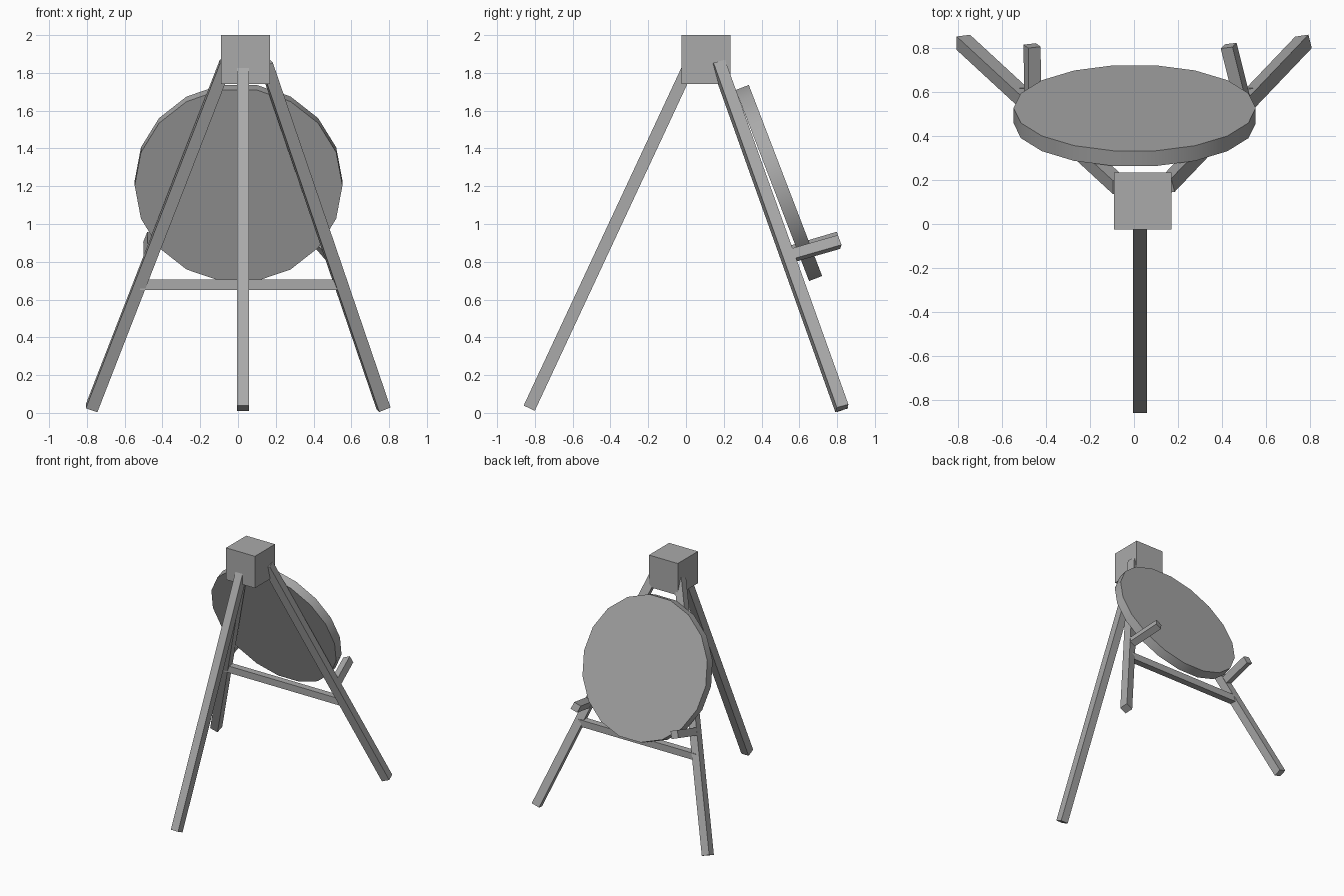
import bpy
import math
from mathutils import Matrix, Vector

cube = bpy.data.objects.get("Cube")
if cube:
    bpy.data.objects.remove(cube, do_unlink=True)

grey = bpy.data.materials.new("plain_grey")
grey.use_nodes = True
colour = (0.4, 0.4, 0.4, 1)
grey.diffuse_color = colour
grey.node_tree.nodes["Principled BSDF"].inputs["Base Color"].default_value = colour


def finish(name):
    obj = bpy.context.object
    obj.name = name
    obj.data.materials.append(grey)
    return obj


def beam(name, start, end, size, side=(1, 0, 0)):
    """Square bar between two points, its side faces turned towards `side`."""
    start, end = Vector(start), Vector(end)
    along = (end - start).normalized()
    side = Vector(side)
    x = (side - along * side.dot(along)).normalized()
    y = along.cross(x)
    turn = Matrix((x, y, along)).transposed().to_4x4()
    bpy.ops.mesh.primitive_cube_add(size=1)
    obj = finish(name)
    scale = Matrix.Diagonal((size, size, (end - start).length, 1))
    obj.data.transform(turn @ scale)
    obj.location = (start + end) / 2


# Head block joining the three legs
bpy.ops.mesh.primitive_cube_add(size=0.26, location=(0.04, 0.105, 1.87))
finish("head_block")

# Legs
beam("front_leg", (0.027, -0.83, 0.025), (0.027, 0.016, 1.837), 0.065)
beam("right_back_leg", (-0.775, 0.825, 0.025), (-0.065, 0.17, 1.85), 0.065)
beam("left_back_leg", (0.77, 0.825, 0.025), (0.147, 0.172, 1.85), 0.065, (1, 0.25, 0))

# Crossbar between the back legs
beam("crossbar", (-0.52, 0.591, 0.678), (0.54, 0.591, 0.678), 0.055, (0, 0, 1))

# Support pegs
beam("right_peg", (-0.46, 0.55, 0.845), (-0.463, 0.81, 0.922), 0.06, (1, 0, -0.4))
beam("left_peg", (0.495, 0.55, 0.83), (0.43, 0.81, 0.905), 0.058, (1, 0, 0.35))

# Round board leaning on the back legs
bpy.ops.mesh.primitive_cylinder_add(vertices=18, radius=0.55, depth=0.074)
board = finish("round_board")
# Put a corner on each side, then lean the board back
lean = Matrix.Rotation(math.radians(-69), 4, "X")
board.data.transform(lean @ Matrix.Rotation(math.radians(90), 4, "Z"))
board.location = (0.003, 0.492, 1.217)
bpy.ops.object.shade_smooth_by_angle(angle=math.radians(30))
